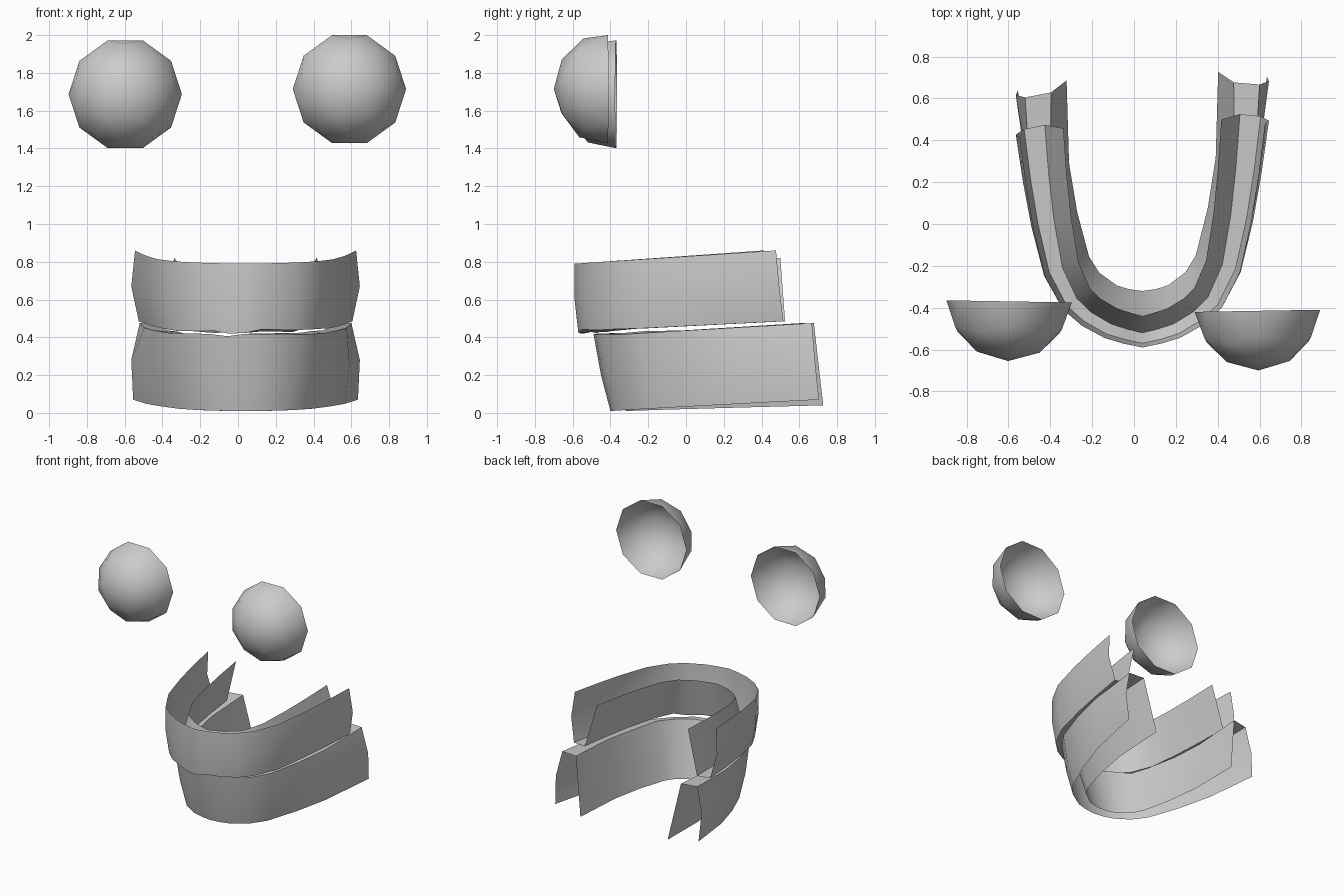
import bpy, bmesh, math, random
from mathutils import Matrix, Vector

if "Cube" in bpy.data.objects:
    bpy.data.objects.remove(bpy.data.objects["Cube"])

random.seed(3)
CX = 0.04  # shared mid-line of both gum arches


def finish(bm, name, angle):
    me = bpy.data.meshes.new(name)
    bm.to_mesh(me)
    bm.free()
    ob = bpy.data.objects.new(name, me)
    bpy.context.collection.objects.link(ob)
    bpy.ops.object.select_all(action='DESELECT')
    ob.select_set(True)
    bpy.context.view_layer.objects.active = ob
    bpy.ops.object.shade_smooth_by_angle(angle=math.radians(angle))
    return ob


def gum(name, half, front, back):
    """Sweep an open channel section along a mirrored arch, blending front to back."""
    path = [Vector((-x, y)) for x, y in reversed(half[1:])] + [Vector(p) for p in half]
    y0, y1 = half[0][1], half[-1][1]
    zm = (back[0][1] + back[2][1]) / 2
    bm = bmesh.new()
    rows = []
    for i, p in enumerate(path):
        d = (path[min(i + 1, len(path) - 1)] - path[max(i - 1, 0)]).normalized()
        n = Vector((d.y, -d.x))                      # outward normal
        t = (p.y - y0) / (y1 - y0)
        row = []
        for k, (a, b) in enumerate(zip(front, back)):
            off = a[0] + (b[0] - a[0]) * t
            z = a[1] + (b[1] - a[1]) * t
            if k in (2, 3) and t < 0.3:              # slightly ragged ridge
                z += random.uniform(-0.012, 0.012)
            q = p + n * off
            y = q.y + t * (0.055 * q.x - 0.1 * (z - zm))
            row.append(bm.verts.new((q.x + CX, y, z)))
        rows.append(row)
    for r, s in zip(rows, rows[1:]):
        for k in range(len(r) - 1):
            bm.faces.new((r[k], s[k], s[k + 1], r[k + 1]))
    bmesh.ops.recalc_face_normals(bm, faces=bm.faces)
    return finish(bm, name, 50)


# upper gum: channel opening upward
gum("upper_gum",
    [(0, -.59), (.09, -.572), (.18, -.545), (.29, -.485), (.38, -.405), (.47, -.24),
     (.53, 0), (.57, .22), (.605, .46)],
    [(0, .79), (0, .6), (-.02, .43), (-.07, .43), (-.15, .73)],
    [(-.02, .86), (0, .67), (-.04, .485), (-.14, .485), (-.23, .82)])

# lower gum: channel opening downward
gum("lower_gum",
    [(0, -.45), (.09, -.44), (.18, -.415), (.3, -.34), (.39, -.23), (.48, 0),
     (.55, .25), (.605, .65)],
    [(-.05, .01), (0, .2), (.04, .41), (-.01, .41), (-.13, .01)],
    [(-.01, .07), (0, .28), (-.045, .475), (-.17, .475), (-.245, .04)])


# eyes: half spheres, open at the back
def eye(name, loc, tilt):
    bm = bmesh.new()
    bmesh.ops.create_icosphere(bm, subdivisions=2, radius=0.3)
    bmesh.ops.delete(bm, geom=[v for v in bm.verts if v.co.z < -0.01], context='VERTS')
    m = (Matrix.Translation(loc) @ Matrix.Rotation(tilt, 4, 'Z')
         @ Matrix.Rotation(math.pi / 2, 4, 'X')
         @ Matrix.Rotation(math.radians(18), 4, 'Z') @ Matrix.Diagonal((1, 1, .95, 1)))
    bmesh.ops.transform(bm, matrix=m, verts=bm.verts)
    return finish(bm, name, 60)


eye("left_eye", (-.597, -.37, 1.687), -.017)
eye("right_eye", (.59, -.415, 1.714), .017)
